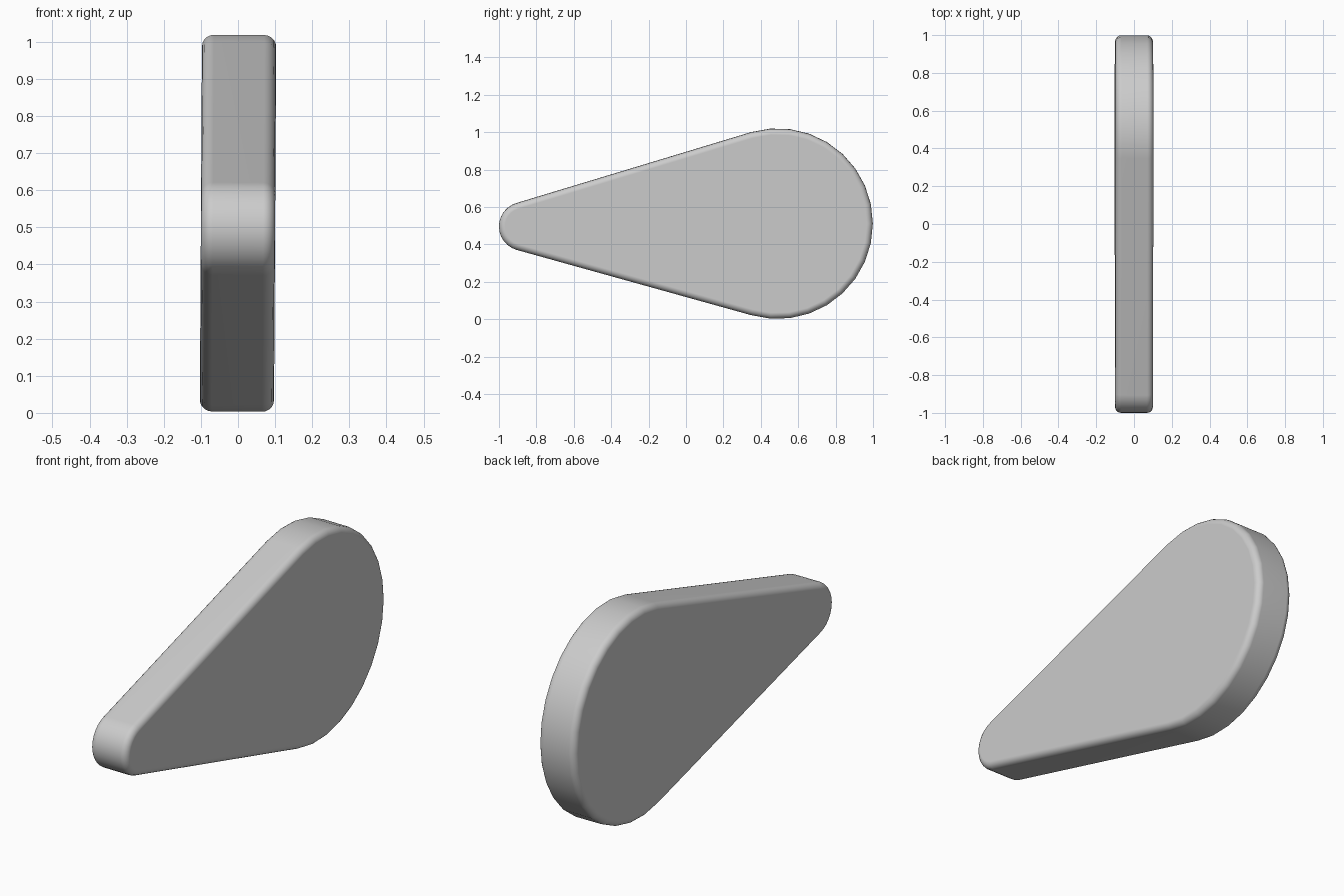
import bpy
import bmesh
from math import asin, cos, sin, pi, radians
from mathutils import Matrix, Vector

if "Cube" in bpy.data.objects:
    bpy.data.objects.remove(bpy.data.objects["Cube"], do_unlink=True)

HALF_THICKNESS = 0.1
RIM = 0.032
BIG_Y, BIG_Z, BIG_R = 0.49, 0.511, 0.509
TIP_Y, TIP_Z, TIP_R = -0.87, 0.496, 0.13


def arc(y, z, radius, start, end, steps):
    """Points along an arc in the side plane."""
    angles = [start + (end - start) * i / steps for i in range(steps + 1)]
    return [Vector((0, y + radius * cos(a), z + radius * sin(a))) for a in angles]


# Teardrop outline: two arcs joined by their common tangents
tangent = pi / 2 + asin((BIG_R - TIP_R) / (BIG_Y - TIP_Y))
outline = arc(BIG_Y, BIG_Z, BIG_R, -tangent, tangent, 18)
outline += arc(TIP_Y, TIP_Z, TIP_R, tangent, 2 * pi - tangent, 12)

# Solid plate with rounded rims
bm = bmesh.new()
side = Vector((HALF_THICKNESS, 0, 0))
cap = bm.faces.new([bm.verts.new(p - side) for p in outline])
result = bmesh.ops.extrude_face_region(bm, geom=[cap], use_keep_orig=True)
moved = [v for v in result["geom"] if isinstance(v, bmesh.types.BMVert)]
bmesh.ops.translate(bm, verts=moved, vec=side * 2)
bmesh.ops.recalc_face_normals(bm, faces=bm.faces)
rims = [e for e in bm.edges if abs(e.verts[0].co.x - e.verts[1].co.x) < 0.01]
bmesh.ops.bevel(bm, geom=rims, offset=RIM, segments=5, profile=0.5, affect='EDGES')

# Smooth rims, with crisp facets around the wall
for face in bm.faces:
    face.smooth = True
for edge in bm.edges:
    edge.smooth = abs(edge.verts[0].co.x - edge.verts[1].co.x) < HALF_THICKNESS

# Slight sideways lean
bmesh.ops.rotate(bm, verts=bm.verts, cent=(0, 0, BIG_Z),
                 matrix=Matrix.Rotation(radians(0.35), 3, 'Y'))

mesh = bpy.data.meshes.new("teardrop_plate")
bm.to_mesh(mesh)
bm.free()
plate = bpy.data.objects.new("teardrop_plate", mesh)
bpy.context.collection.objects.link(plate)
weighted = plate.modifiers.new("flat_sides", 'WEIGHTED_NORMAL')
weighted.keep_sharp = True

grey = bpy.data.materials.new("light_grey")
grey.use_nodes = True
colour = (0.6, 0.6, 0.6, 1)
grey.diffuse_color = colour
grey.node_tree.nodes["Principled BSDF"].inputs["Base Color"].default_value = colour
mesh.materials.append(grey)
